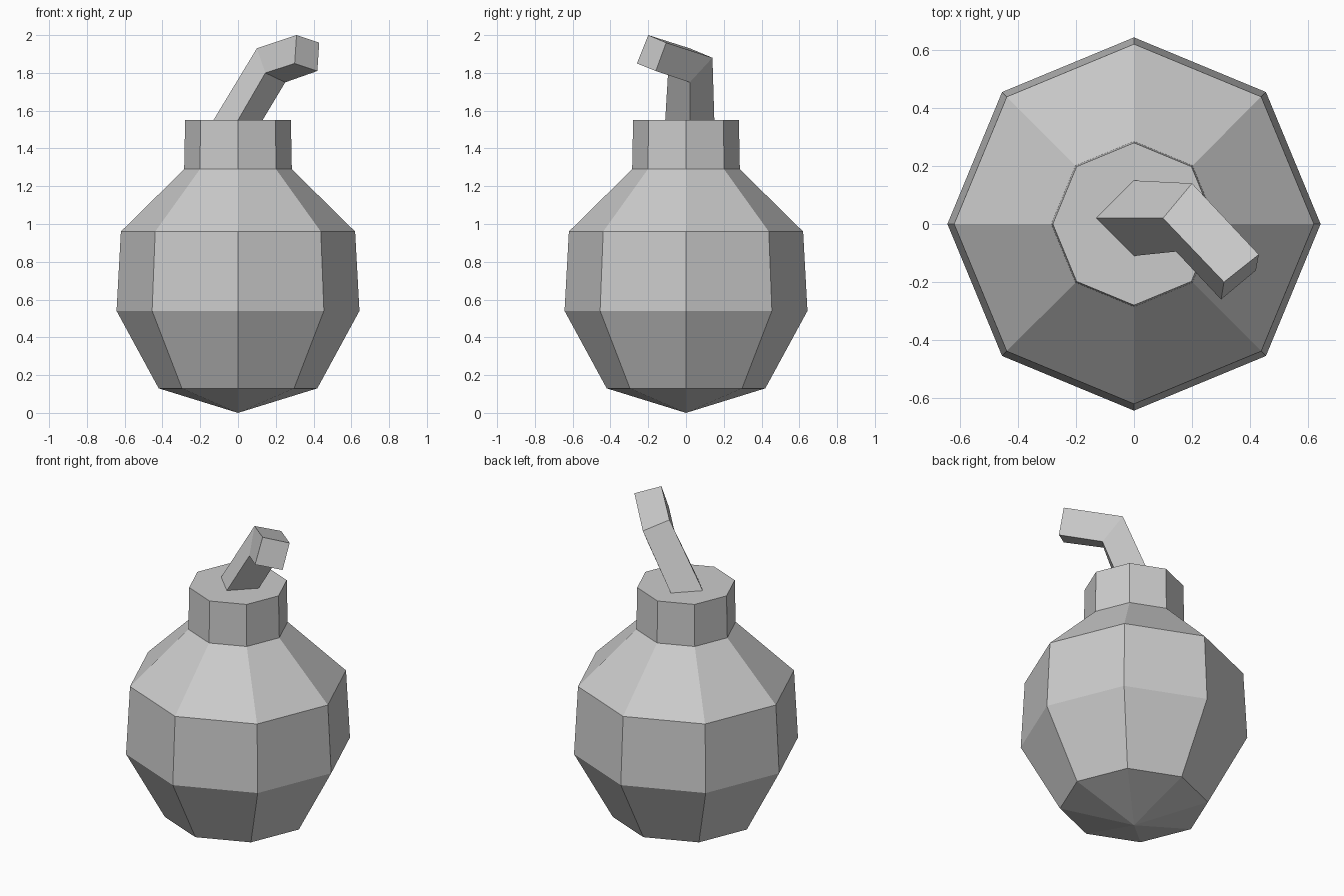
import bpy, bmesh, math

default = bpy.data.objects.get("Cube")
if default:
    bpy.data.objects.remove(default, do_unlink=True)

# Single grey material
grey = bpy.data.materials.new("plain grey")
grey.use_nodes = True
colour = (0.6, 0.6, 0.6, 1)
grey.diffuse_color = colour
grey.node_tree.nodes["Principled BSDF"].inputs["Base Color"].default_value = colour


def finish(bm, name):
    bmesh.ops.recalc_face_normals(bm, faces=bm.faces)
    mesh = bpy.data.meshes.new(name)
    bm.to_mesh(mesh)
    bm.free()
    mesh.materials.append(grey)
    obj = bpy.data.objects.new(name, mesh)
    bpy.context.collection.objects.link(obj)
    return obj


def bridge(bm, low, high):
    n = len(low)
    for i in range(n):
        j = (i + 1) % n
        bm.faces.new((low[i], low[j], high[j], high[i]))


def loft(bm, rings):
    loops = [[bm.verts.new(p) for p in ring] for ring in rings]
    for low, high in zip(loops, loops[1:]):
        bridge(bm, low, high)
    bm.faces.new(loops[-1])
    return loops


SIDES = 8


def ring(radius, z):
    angles = [math.tau * i / SIDES for i in range(SIDES)]
    return [(radius * math.cos(a), radius * math.sin(a), z) for a in angles]


# Faceted body with pointed base and neck: (radius, height)
profile = [(0.42, 0.13), (0.643, 0.54), (0.62, 0.96), (0.285, 1.29), (0.28, 1.55)]
bm = bmesh.new()
loops = loft(bm, [ring(r, z) for r, z in profile])
tip = bm.verts.new((0, 0, 0))
for i in range(SIDES):
    bm.faces.new((tip, loops[0][(i + 1) % SIDES], loops[0][i]))
finish(bm, "body")

# Bent square fuse: base, elbow and end sections
base = [(-0.13, 0.02, 1.55), (0, 0.15, 1.55), (0.13, 0.02, 1.55), (0, -0.11, 1.55)]
elbow = [(0.10, 0.02, 1.93), (0.20, 0.14, 1.88), (0.25, 0.02, 1.75), (0.145, -0.095, 1.80)]
end = [(0.31, -0.20, 2.0), (0.43, -0.105, 1.96), (0.42, -0.16, 1.81), (0.30, -0.26, 1.85)]
bm = bmesh.new()
loft(bm, [base, elbow, end])
finish(bm, "fuse")
